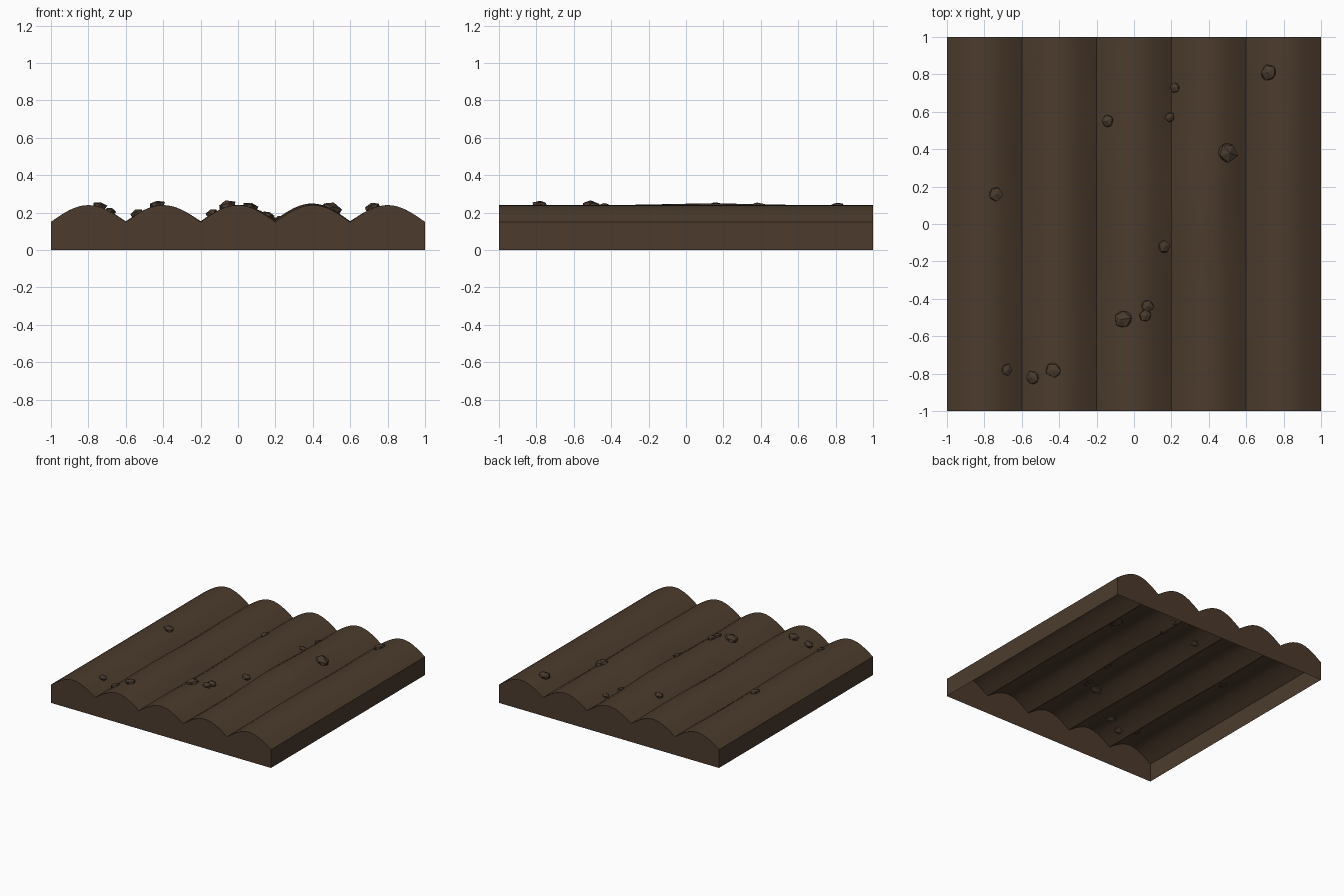
import bpy, bmesh, math, random
from mathutils import Matrix, Vector

if "Cube" in bpy.data.objects:
    bpy.data.objects.remove(bpy.data.objects["Cube"])

random.seed(4)


def material(name, color):
    m = bpy.data.materials.new(name)
    m.diffuse_color = (*color, 1)
    m.use_nodes = True
    m.node_tree.nodes["Principled BSDF"].inputs["Base Color"].default_value = m.diffuse_color
    return m


SOIL = material("dark soil", (0.072, 0.044, 0.026))
STONE = material("clod brown", (0.066, 0.043, 0.027))
BASE, RISE = 0.15, 0.09


def height(x, y):
    """Five rounded furrow ridges with a faint swell away from the edges."""
    ridge = abs(math.cos(math.pi * x / 0.4))
    fade = max(0, (1 - x * x) * (1 - y * y))
    swell = 0.011 * math.exp(-((x - 0.35) ** 2 / 0.06 + (y - 0.15) ** 2 / 0.12))
    ripple = 0.006 * math.sin(4 * y + 5 * x) * fade * (1 - ridge)
    return BASE + RISE * ridge + swell * fade + ripple


def finish(name, bm, mat):
    mesh = bpy.data.meshes.new(name)
    bm.to_mesh(mesh)
    bm.free()
    mesh.materials.append(mat)
    obj = bpy.data.objects.new(name, mesh)
    bpy.context.collection.objects.link(obj)
    return obj


# Ploughed surface with side walls, open underneath
bm = bmesh.new()
NX, NY = 80, 40
grid = []
for j in range(NY + 1):
    y = -1 + 2 * j / NY
    grid.append([bm.verts.new((x, y, height(x, y)))
                 for x in (-1 + 2 * i / NX for i in range(NX + 1))])
for j in range(NY):
    for i in range(NX):
        f = bm.faces.new((grid[j][i], grid[j][i + 1], grid[j + 1][i + 1], grid[j + 1][i]))
        f.smooth = True
rim = [e for e in bm.edges if e.is_boundary]
wall = bmesh.ops.extrude_edge_only(bm, edges=rim)["geom"]
for v in wall:
    if isinstance(v, bmesh.types.BMVert):
        v.co.z = 0
bmesh.ops.recalc_face_normals(bm, faces=bm.faces)
if sum(f.normal.z for f in bm.faces) < 0:
    bmesh.ops.reverse_faces(bm, faces=bm.faces)
soil = finish("ploughed_soil", bm, SOIL)
bpy.context.view_layer.objects.active = soil
soil.select_set(True)
bpy.ops.object.shade_smooth_by_angle(angle=math.radians(40))

# Faceted clods half sunk in the ridges: x, y, radius
CLODS = [(-0.74, 0.16, 0.042), (-0.14, 0.55, 0.036), (0.22, 0.73, 0.029),
         (0.19, 0.57, 0.030), (0.72, 0.81, 0.048), (0.50, 0.38, 0.061),
         (0.16, -0.12, 0.037), (-0.06, -0.51, 0.054), (0.07, -0.44, 0.039),
         (0.06, -0.49, 0.036), (-0.68, -0.78, 0.033), (-0.54, -0.82, 0.039),
         (-0.43, -0.78, 0.043)]
for n, (x, y, r) in enumerate(CLODS, 1):
    bm = bmesh.new()
    bmesh.ops.create_icosphere(bm, subdivisions=1, radius=r)
    for v in bm.verts:
        v.co *= random.uniform(0.88, 1.1)
    slope = (height(x + 0.02, y) - height(x - 0.02, y)) / 0.04
    bm.transform(Matrix.Translation(Vector((x, y, height(x, y) + 0.004)))
                 @ Matrix.Rotation(-math.atan(slope) * 0.7, 4, "Y")
                 @ Matrix.Diagonal((1, 1, 0.55, 1))
                 @ Matrix.Rotation(random.uniform(0, 6.28), 4, "Z"))
    finish(f"soil_clod_{n}", bm, STONE)
